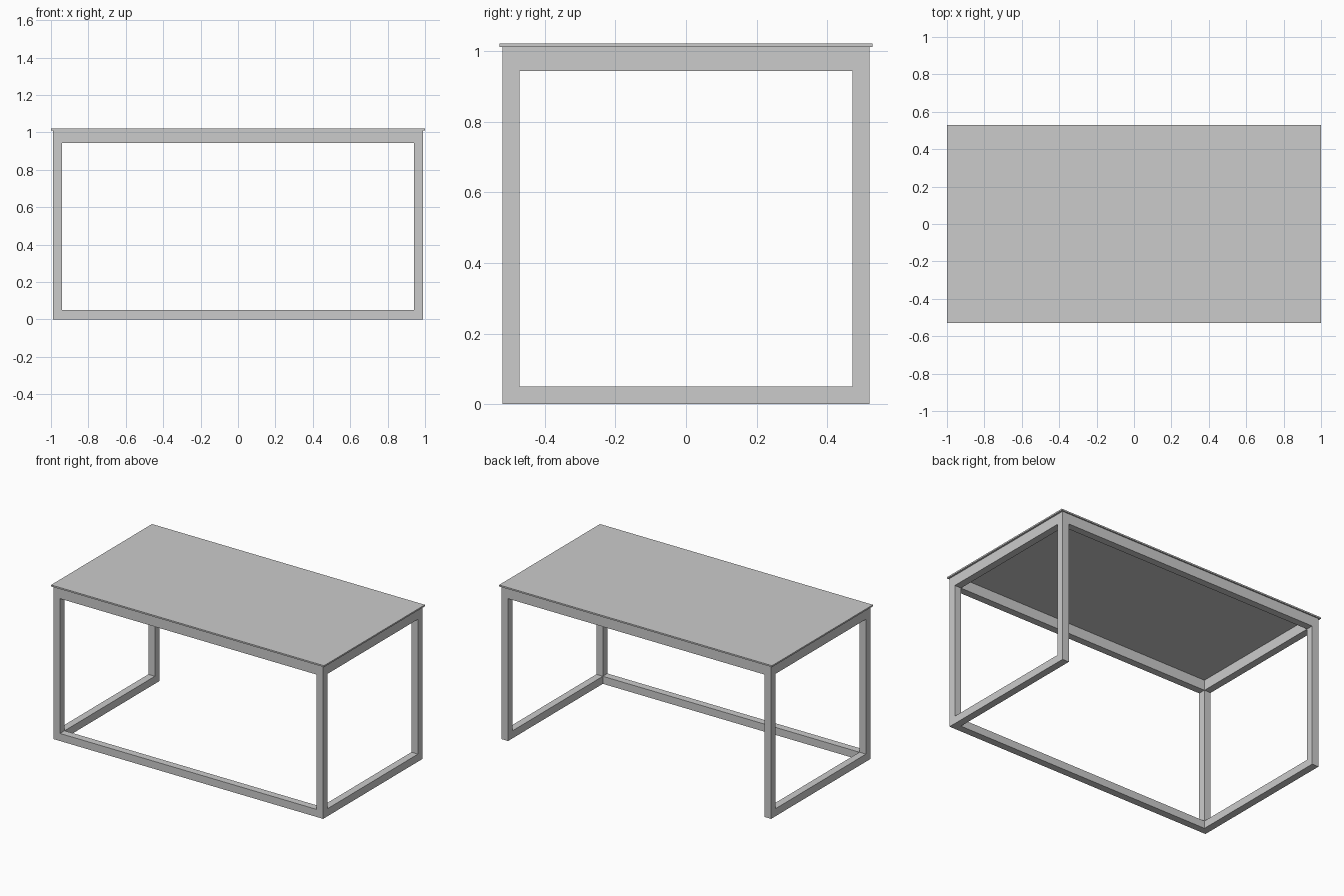
import bpy

if "Cube" in bpy.data.objects:
    bpy.data.objects.remove(bpy.data.objects["Cube"])

T = 0.048                    # square tube thickness
FX, FY = 0.988, 0.52         # outer half sizes of the frame
TOP_Z, SLAB_Z = 1.011, 1.021 # underside and top of the table top
RAIL_Z = 0.943               # underside of the upper rails
FOOT = 0.05                  # height of the floor rails


def box(name, x, y, z):
    """Box spanning the given (min, max) ranges."""
    spans = (x, y, z)
    bpy.ops.mesh.primitive_cube_add(size=1, location=[(a + b) / 2 for a, b in spans])
    ob = bpy.context.object
    ob.name = name
    ob.scale = [b - a for a, b in spans]
    bpy.ops.object.transform_apply(location=True, rotation=False, scale=True)
    return ob


def strip(half, side):
    """Tube-thick range along the outer edge on the given side."""
    return tuple(sorted((side * half, side * (half - T))))


inner_x = (-FX + T, FX - T)
inner_y = (-FY + T, FY - T)

# Thin overhanging top
box("table_top", (-1, 1), (-0.528, 0.528), (TOP_Z, SLAB_Z))

for sx, side in ((-1, "left"), (1, "right")):
    # Corner legs
    for sy, end in ((-1, "front"), (1, "back")):
        box(f"{end}_{side}_leg", strip(FX, sx), strip(FY, sy), (0, TOP_Z))
    # Side rails
    box(f"{side}_upper_rail", strip(FX, sx), inner_y, (RAIL_Z, TOP_Z))
    box(f"{side}_floor_rail", strip(FX, sx), inner_y, (0, FOOT))

# Long rails: two under the top, one on the floor at the front only
box("front_upper_rail", inner_x, strip(FY, -1), (RAIL_Z, TOP_Z))
box("back_upper_rail", inner_x, strip(FY, 1), (RAIL_Z, TOP_Z))
box("front_floor_rail", inner_x, strip(FY, -1), (0, FOOT))
